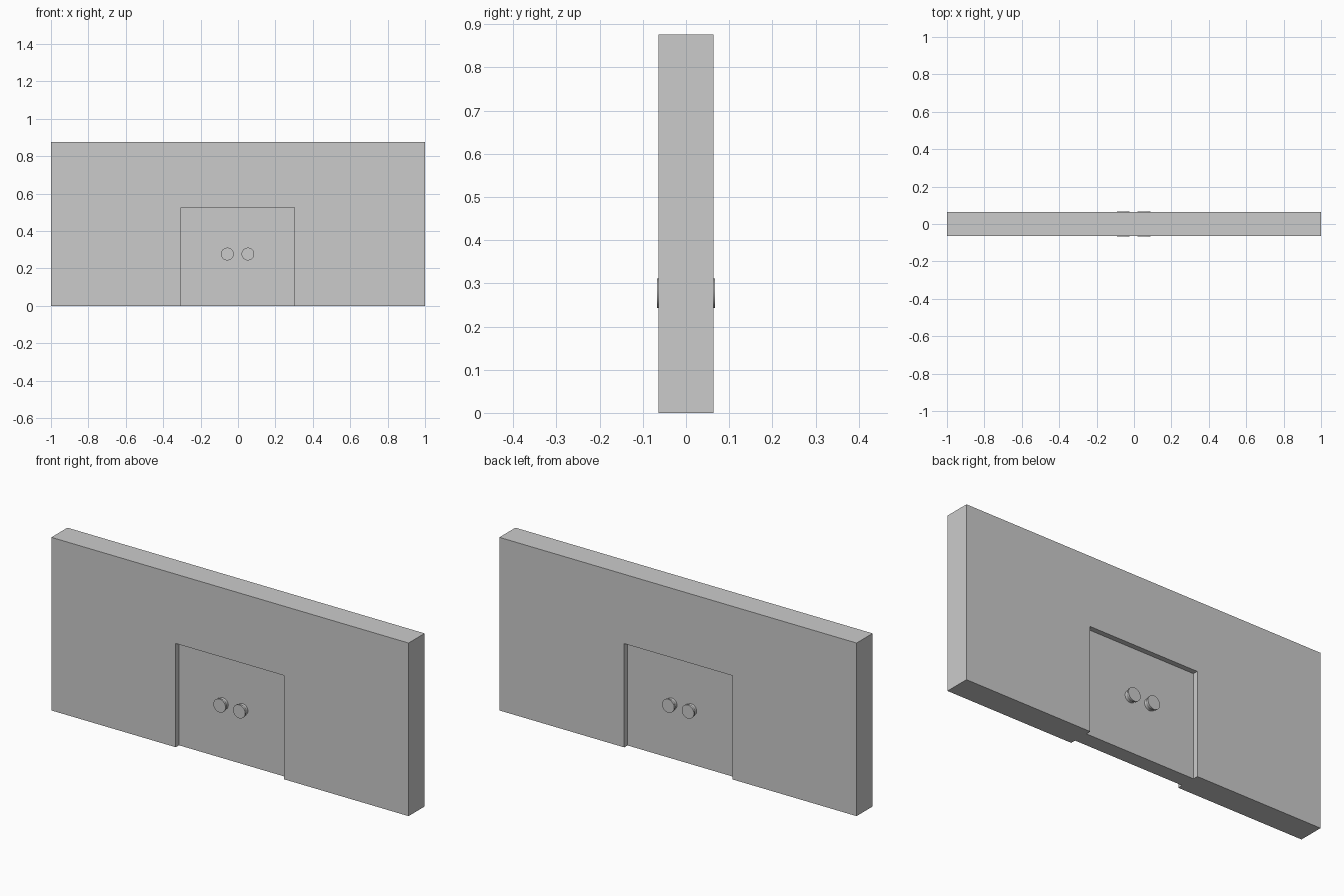
import bpy, bmesh, math

if "Cube" in bpy.data.objects:
    bpy.data.objects.remove(bpy.data.objects["Cube"])

def link(name, bm):
    bmesh.ops.recalc_face_normals(bm, faces=bm.faces[:])
    me = bpy.data.meshes.new(name)
    bm.to_mesh(me)
    bm.free()
    ob = bpy.data.objects.new(name, me)
    bpy.context.collection.objects.link(ob)
    return ob

def slab(name, outline, half):
    """Extrude an x-z outline from y=-half to y=+half."""
    bm = bmesh.new()
    face = bm.faces.new([bm.verts.new((x, -half, z)) for x, z in outline])
    ext = bmesh.ops.extrude_face_region(bm, geom=[face])
    verts = [g for g in ext["geom"] if isinstance(g, bmesh.types.BMVert)]
    bmesh.ops.translate(bm, verts=verts, vec=(0, 2 * half, 0))
    return link(name, bm)

L, R, TOP, H = -0.304, 0.301, 0.525, 0.876
DOOR = 0.038

# Wall with a doorway cut out of its lower edge
slab("wall", [(-1, 0), (L, 0), (L, TOP), (R, TOP), (R, 0),
              (1, 0), (1, H), (-1, H)], 0.064)

# Door panel recessed on both sides
slab("door", [(L, 0), (R, 0), (R, TOP), (L, TOP)], DOOR)

# Waisted round knobs, a pair on each side of the door: (distance out, radius)
PROFILE = [(DOOR - 0.004, 0.030), (0.046, 0.028), (0.052, 0.030),
           (0.058, 0.034), (0.067, 0.034)]
SIDES = 32

def knob(name, x, z, side):
    bm = bmesh.new()
    rings = []
    for d, r in PROFILE:
        angles = [2 * math.pi * i / SIDES for i in range(SIDES)]
        rings.append([bm.verts.new((x + r * math.cos(a), side * d, z + r * math.sin(a)))
                      for a in angles])
    for a, b in zip(rings, rings[1:]):
        for i in range(SIDES):
            j = (i + 1) % SIDES
            bm.faces.new((a[i], a[j], b[j], b[i]))
    bm.faces.new(rings[0])
    bm.faces.new(rings[-1])
    ob = link(name, bm)
    bpy.context.view_layer.objects.active = ob
    ob.select_set(True)
    bpy.ops.object.shade_smooth_by_angle(angle=math.radians(40))
    ob.select_set(False)

for side, face in ((-1, "front"), (1, "back")):
    for x, hand in ((-0.057, "left"), (0.053, "right")):
        knob(f"{face}_knob_{hand}", x, 0.277, side)
